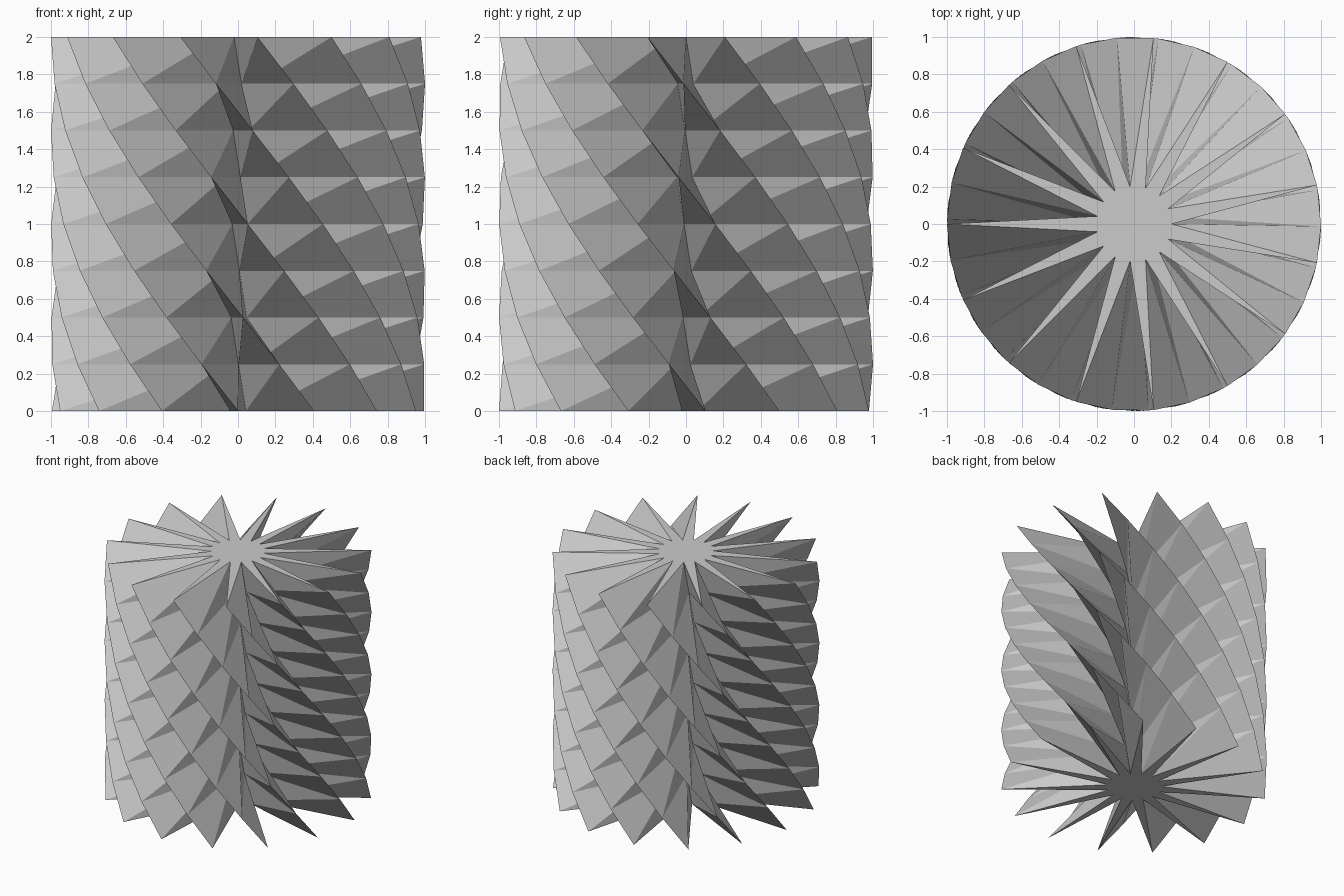
import bpy
import bmesh
from math import cos, sin, radians

cube = bpy.data.objects.get("Cube")
if cube:
    bpy.data.objects.remove(cube, do_unlink=True)

POINTS = 15          # star points
LAYERS = 8           # height divisions
OUTER, INNER = 1.0, 0.2
HEIGHT = 2.0
TWIST = -90.0        # degrees from bottom to top


def make_material(name, colour):
    mat = bpy.data.materials.new(name)
    mat.use_nodes = True
    mat.diffuse_color = colour
    mat.node_tree.nodes["Principled BSDF"].inputs["Base Color"].default_value = colour
    return mat


def star_ring(bm, level):
    """One star outline, turned according to its height."""
    t = level / LAYERS
    ring = []
    for i in range(POINTS * 2):
        r = INNER if i % 2 else OUTER
        a = radians(-90 + TWIST * t + i * 180 / POINTS)
        ring.append(bm.verts.new((r * cos(a), r * sin(a), HEIGHT * t)))
    return ring


# Twisted star column: stacked outlines joined by flat triangles
bm = bmesh.new()
rings = [star_ring(bm, level) for level in range(LAYERS + 1)]
for low, high in zip(rings, rings[1:]):
    for i in range(len(low)):
        j = (i + 1) % len(low)
        bm.faces.new((low[i], low[j], high[j]))
        bm.faces.new((low[i], high[j], high[i]))

# Star-shaped end caps
bm.faces.new(rings[-1])
bm.faces.new(rings[0][::-1])

mesh = bpy.data.meshes.new("twisted_star_column")
bm.to_mesh(mesh)
bm.free()
mesh.materials.append(make_material("light grey", (0.6, 0.6, 0.6, 1.0)))
column = bpy.data.objects.new("twisted_star_column", mesh)
bpy.context.collection.objects.link(column)
